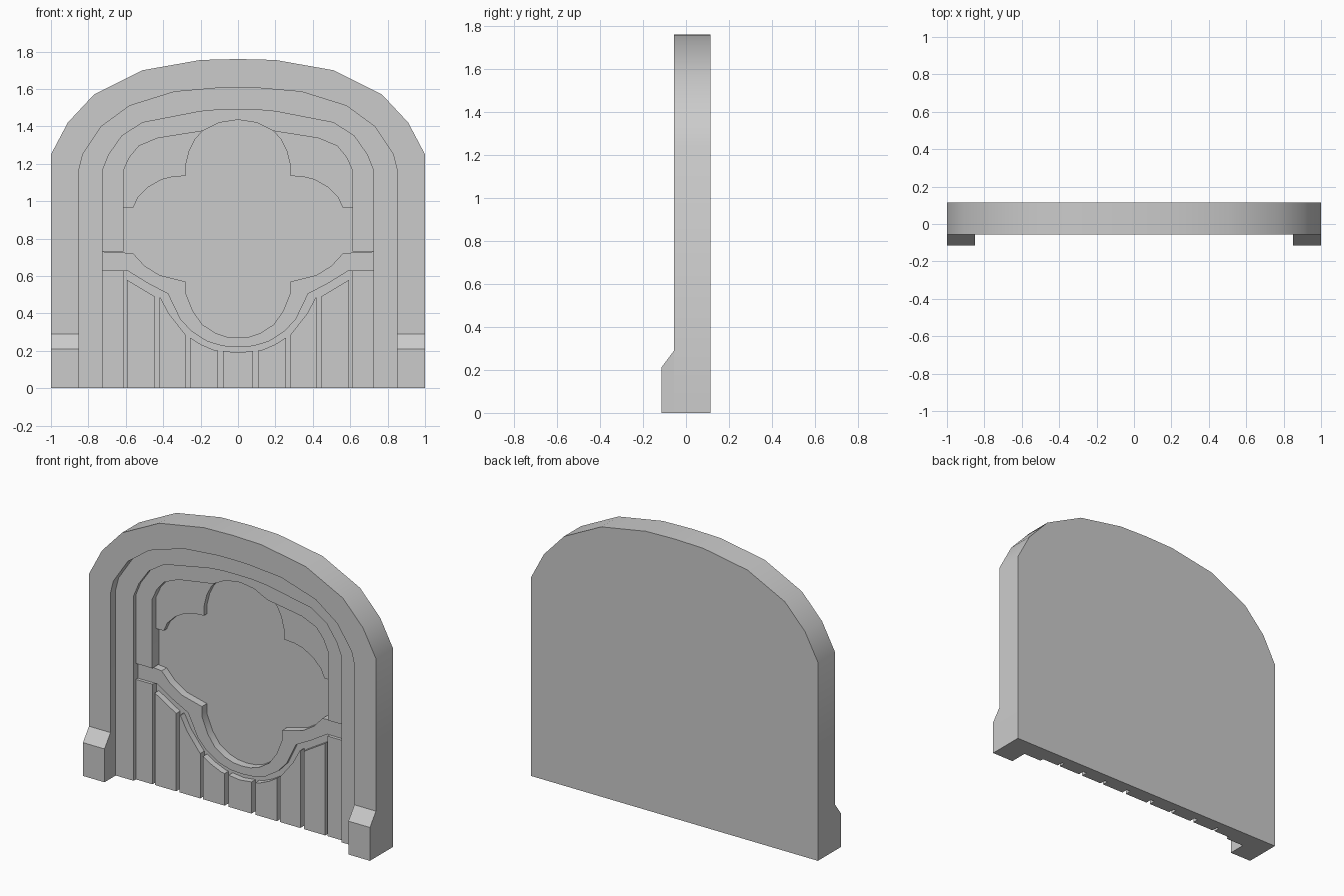
import bpy, bmesh, math

if "Cube" in bpy.data.objects:
    bpy.data.objects.remove(bpy.data.objects["Cube"])

BACK = 0.115


def prism(name, pts, front, back=BACK):
    """Extrude an (x, z) outline from y=front to y=back."""
    bm = bmesh.new()
    vs = [bm.verts.new((x, front, z)) for x, z in pts]
    face = bm.faces.new(vs)
    ext = bmesh.ops.extrude_face_region(bm, geom=[face], use_keep_orig=True)
    moved = [g for g in ext["geom"] if isinstance(g, bmesh.types.BMVert)]
    bmesh.ops.translate(bm, verts=moved, vec=(0, back - front, 0))
    return finish(name, bm)


def finish(name, bm):
    bmesh.ops.recalc_face_normals(bm, faces=bm.faces)
    me = bpy.data.meshes.new(name)
    bm.to_mesh(me)
    bm.free()
    ob = bpy.data.objects.new(name, me)
    bpy.context.collection.objects.link(ob)
    bpy.ops.object.select_all(action='DESELECT')
    ob.select_set(True)
    bpy.context.view_layer.objects.active = ob
    bpy.ops.object.shade_smooth_by_angle(angle=math.radians(30))
    return ob


def full(half):
    """Mirror a right-hand half outline that ends on x=0."""
    return half + [(-x, z) for x, z in reversed(half[:-1])]


def ring(outer, inner):
    return full(outer) + full(inner)[::-1]


# Half outlines, from the right-hand base up to the crown
outer = [(1, 0), (1, 1.25), (.91, 1.42), (.77, 1.57), (.51, 1.70), (.2, 1.755), (0, 1.76)]
edge1 = [(.85, 0), (.85, 1.17), (.83, 1.25), (.73, 1.40), (.58, 1.51), (.34, 1.585), (.11, 1.605), (0, 1.607)]
edge2 = [(.725, 0), (.725, 1.165), (.69, 1.25), (.62, 1.35), (.51, 1.42), (.2, 1.48), (.1, 1.489), (0, 1.49)]
edge3 = [(.612, 1.165), (.58, 1.235), (.53, 1.295), (.43, 1.337), (.19, 1.375)]
crown = [(.19, 1.375), (.1, 1.42), (0, 1.435)]
lobe_up = [(.56, .965), (.535, 1.02), (.48, 1.075), (.41, 1.115), (.35, 1.13), (.28, 1.135),
           (.28, 1.19), (.26, 1.27), (.23, 1.33)]
lobe_low = [(.612, .725), (.56, .72), (.5, .655), (.42, .605), (.34, .585), (.28, .57), (.28, .51),
            (.24, .41), (.19, .34), (.12, .295), (.06, .275), (0, .27)]
band_low = [(.725, .63), (.594, .63), (.48, .56), (.375, .505), (.31, .37), (.25, .305),
            (.165, .25), (.08, .225), (0, .22)]
plank_top = [(.594, .58), (.445, .49), (.415, .485), (.37, .40), (.28, .285), (.2, .235), (.13, .205), (0, .19)]

# Stepped arch: back slab, frame, moulding
prism("back_slab", full(outer), 0.09)
prism("outer_frame", ring(outer, edge1), -0.055)
prism("arch_moulding", ring(edge1, edge2), -0.003)

# Inner arch, cut by the top lobe and stopping above the band
prism("inner_arch", ring([(.725, .73)] + edge2[1:], [(.612, .73)] + edge3 + crown[1:]), 0.02)

# Curved band under the four-lobed recess
prism("curved_band", ring([(.725, .73)] + lobe_low, band_low), 0.04)

# Groove floor behind the planks
prism("groove_floor", full([(.725, 0)] + band_low), 0.06)


def top_at(x):
    c = plank_top
    for (xa, za), (xb, zb) in zip(c, c[1:]):
        if xb <= x <= xa:
            return za + (zb - za) * (xa - x) / (xa - xb)


# Planks following the curve
spans = [(.445, .594), (.277, .42), (.107, .257)]
for side, s in (("right", 1), ("left", -1)):
    def flip(pts):
        return [(s * x, z) for x, z in pts]

    prism(f"edge_plank_{side}", flip([(.61, 0), (.725, 0), (.725, .63), (.61, .63)]), 0.02)
    for i, (a, b) in enumerate(spans):
        mid = [p for p in plank_top if a < p[0] < b]
        pts = [(a, 0), (b, 0), (b, top_at(b))] + mid + [(a, top_at(a))]
        prism(f"plank_{side}_{i + 1}", flip(pts), 0.02)

    # Corner plate between the arch and the upper lobes
    prism(f"corner_plate_{side}", flip([(.612, .965)] + edge3 + lobe_up[::-1]), 0.06)

    # Foot block with sloped top
    bm = bmesh.new()
    prof = [(-.115, 0), (-.115, .21), (-.055, .29), (-.055, 0)]
    rows = [[bm.verts.new((s * x, y, z)) for y, z in prof] for x in (.85, 1)]
    for r in rows:
        bm.faces.new(r)
    for i in range(4):
        j = (i + 1) % 4
        bm.faces.new((rows[0][i], rows[0][j], rows[1][j], rows[1][i]))
    finish(f"foot_{side}", bm)

prism("plank_centre", full([(.08, 0), (.08, top_at(.08)), (0, .19)]), 0.02)
